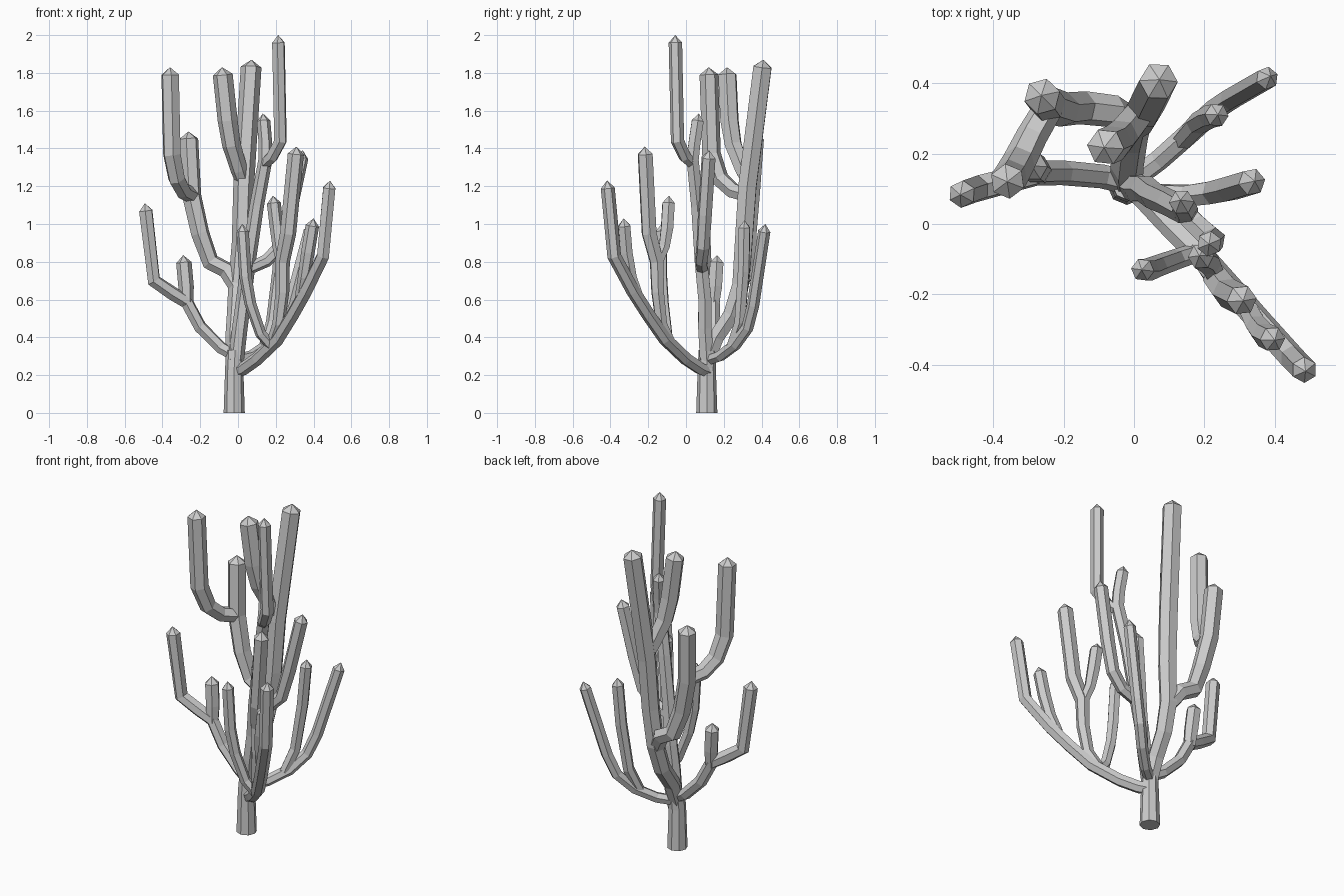
import bpy, bmesh, math
from mathutils import Vector


def tube(name, pts, r0, r1, sides=6, cap=0.04):
    """Faceted tube along a path, radius r0 -> r1, ending in a low pointed cap."""
    p = [Vector(v) for v in pts]
    top = p[-1].copy()
    if cap:
        p[-1] = top - (top - p[-2]).normalized() * cap
    bm = bmesh.new()
    rings, n = [], len(p)
    ref = Vector((1, 0, 0))
    for i, c in enumerate(p):
        a = (c - p[i - 1]).normalized() if i else (p[1] - c).normalized()
        b = (p[i + 1] - c).normalized() if i < n - 1 else a
        t = (a + b).normalized()
        u = (ref - t * ref.dot(t)).normalized()
        ref = u
        w = t.cross(u)
        r = r0 + (r1 - r0) * min(1, i / max(1, n - 2))
        ring = []
        for k in range(sides):
            ang = 2 * math.pi * k / sides
            ring.append(bm.verts.new(c + (u * math.cos(ang) + w * math.sin(ang)) * r))
        rings.append(ring)
    for lo, hi in zip(rings, rings[1:]):
        for k in range(sides):
            j = (k + 1) % sides
            bm.faces.new((lo[k], lo[j], hi[j], hi[k]))
    bm.faces.new(rings[0][::-1])
    if cap:
        tip = bm.verts.new(top)
        for k in range(sides):
            bm.faces.new((rings[-1][k], rings[-1][(k + 1) % sides], tip))
    else:
        bm.faces.new(rings[-1])
    bmesh.ops.recalc_face_normals(bm, faces=bm.faces)
    me = bpy.data.meshes.new(name)
    bm.to_mesh(me)
    bm.free()
    ob = bpy.data.objects.new(name, me)
    bpy.context.collection.objects.link(ob)


# trunk
tube("trunk", [(-.02, .11, 0), (-.02, .11, .24), (-.015, .115, .33)], .056, .048, 8, 0)

# long front right arm and its offshoots
tube("front_right_arm", [(-.01, .115, .22), (.03, .075, .235), (.10, 0, .285), (.21, -.11, .39),
     (.29, -.20, .52), (.36, -.28, .645), (.45, -.38, .83), (.487, -.418, 1.23)], .035, .037)
tube("front_right_outer_shoot", [(.33, -.25, .61), (.35, -.29, .72), (.37, -.315, .85),
     (.40, -.33, 1.03)], .03, .036)
tube("front_right_tall_shoot", [(.18, -.08, .37), (.215, -.13, .47), (.235, -.15, .64),
     (.235, -.155, .80), (.265, -.195, .95), (.31, -.218, 1.41)], .03, .043)
tube("front_right_small_shoot", [(.235, -.155, .78), (.215, -.115, .88), (.205, -.10, .98),
     (.185, -.09, 1.15)], .028, .037)
tube("front_middle_shoot", [(.18, -.08, .35), (.12, -.10, .42), (.065, -.12, .58),
     (.04, -.13, .72), (.022, -.13, 1.0)], .028, .033)

# back right arm and its offshoot
tube("back_right_arm", [(-.01, .12, .28), (.07, .18, .30), (.16, .26, .36), (.23, .325, .45),
     (.275, .355, .57), (.388, .42, 1.0)], .03, .033)
tube("back_right_shoot", [(.14, .24, .35), (.18, .285, .48), (.215, .305, .75),
     (.238, .31, 1.02)], .03, .034)

# left arm and its offshoot
tube("left_arm", [(-.01, .115, .30), (-.09, .135, .345), (-.20, .145, .455), (-.27, .145, .585),
     (-.35, .125, .635), (-.445, .10, .70), (-.493, .083, 1.11)], .033, .039)
tube("left_shoot", [(-.27, .145, .57), (-.275, .155, .67), (-.29, .165, .835)], .035, .041)

# back stem with two left-hand columns
tube("back_stem", [(-.02, .11, .27), (-.02, .16, .40), (-.01, .24, .52), (0, .29, .68),
     (.02, .305, .90), (.03, .325, 1.2), (.072, .41, 1.87)], .045, .055)
tube("back_stem_shoot", [(.03, .335, 1.22), (.005, .30, 1.29), (-.035, .25, 1.42),
     (-.055, .23, 1.55), (-.085, .217, 1.83)], .042, .053)
tube("back_left_arm", [(.0, .28, .66), (-.06, .32, .755), (-.145, .33, .80), (-.20, .325, .95),
     (-.245, .34, 1.15), (-.263, .365, 1.49)], .045, .052)
tube("back_left_tall_shoot", [(-.24, .335, 1.15), (-.29, .25, 1.175), (-.325, .18, 1.24),
     (-.35, .135, 1.37), (-.36, .12, 1.83)], .042, .05)

# centre stem with its upper fork and side arm
tube("centre_stem", [(-.01, .11, .28), (.01, .10, .45), (.03, .10, .60), (.055, .08, .80),
     (.10, .06, 1.10), (.145, .035, 1.34), (.145, .045, 1.43), (.132, .068, 1.585)], .042, .036)
tube("centre_top_shoot", [(.14, .035, 1.32), (.18, -.005, 1.355), (.225, -.045, 1.44),
     (.213, -.057, 2.0)], .032, .036)
tube("centre_side_arm", [(.05, .085, .76), (.15, .08, .805), (.225, .09, .88), (.27, .10, 1.05),
     (.343, .122, 1.39)], .032, .039)
